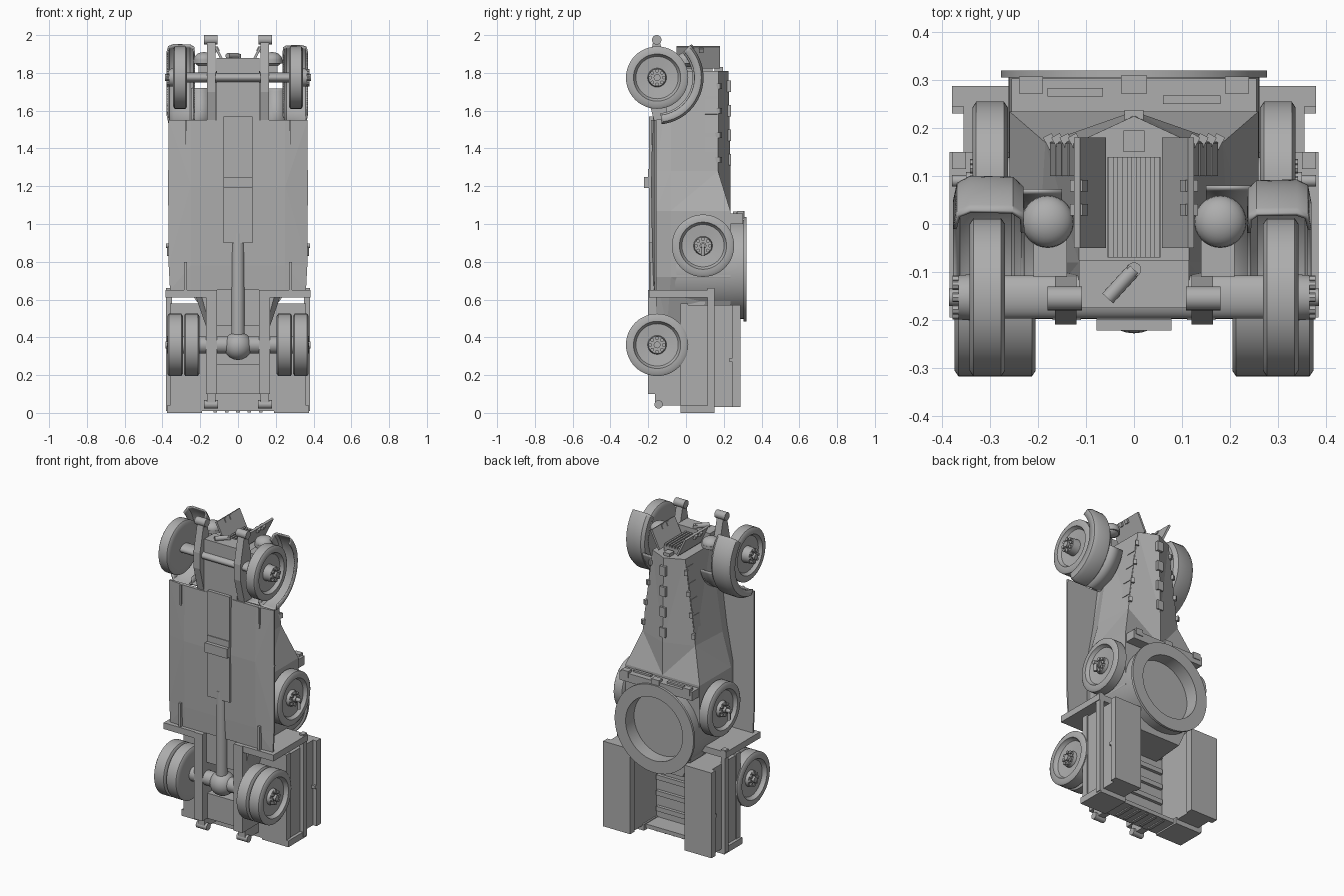
import bpy, bmesh, math
from mathutils import Matrix, Vector

cube = bpy.data.objects.get("Cube")
if cube:
    bpy.data.objects.remove(cube, do_unlink=True)

grey = bpy.data.materials.new("plain_grey")
grey.use_nodes = True
tone = (0.42, 0.42, 0.42, 1)
grey.diffuse_color = tone
grey.node_tree.nodes["Principled BSDF"].inputs["Base Color"].default_value = tone
parts = []


def finish(name, bm, smooth=False):
    bmesh.ops.recalc_face_normals(bm, faces=bm.faces)
    me = bpy.data.meshes.new(name)
    bm.to_mesh(me)
    bm.free()
    me.materials.append(grey)
    ob = bpy.data.objects.new(name, me)
    bpy.context.collection.objects.link(ob)
    if smooth:
        parts.append(ob)
    return ob


def box(name, x, y, z, turn=None):
    """Box from (low, high) pairs, optionally turned about its centre."""
    bm = bmesh.new()
    bmesh.ops.create_cube(bm, size=1)
    m = Matrix.Diagonal([b - a for a, b in (x, y, z)] + [1])
    mid = Matrix.Translation([(a + b) / 2 for a, b in (x, y, z)])
    bm.transform(mid @ (turn or Matrix()) @ m)
    return finish(name, bm)


def pair(name, x, y, z, angle=0, axis='Y'):
    for side, s in (("left", 1), ("right", -1)):
        xs = tuple(sorted((s * x[0], s * x[1])))
        box(side + "_" + name, xs, y, z, Matrix.Rotation(math.radians(s * angle), 4, axis))


def rod(name, a, b, r, n=24):
    a, b = Vector(a), Vector(b)
    bm = bmesh.new()
    bmesh.ops.create_cone(bm, cap_ends=True, segments=n, radius1=r, radius2=r, depth=(b - a).length)
    bm.transform(Matrix.Translation((a + b) / 2) @ (b - a).to_track_quat('Z', 'Y').to_matrix().to_4x4())
    return finish(name, bm, True)


def ball(name, at, size):
    bm = bmesh.new()
    bmesh.ops.create_uvsphere(bm, u_segments=28, v_segments=14, radius=1)
    bm.transform(Matrix.Translation(at) @ Matrix.Diagonal((*size, 1)))
    return finish(name, bm, True)


def lathe(name, at, profile, s=1, start=0, sweep=360, n=48):
    """Spin (x, radius) points about the x axis."""
    bm = bmesh.new()
    vs = [bm.verts.new((x, r, 0)) for x, r in profile]
    es = [bm.edges.new(p) for p in zip(vs, vs[1:])]
    bm.transform(Matrix.Rotation(math.radians(start), 4, 'X'))
    bmesh.ops.spin(bm, geom=vs + es, cent=(0, 0, 0), axis=(1, 0, 0), angle=math.radians(sweep), steps=n)
    bmesh.ops.remove_doubles(bm, verts=bm.verts, dist=0.0001)
    bm.transform(Matrix.Translation(at) @ Matrix.Diagonal((s, 1, 1, 1)))
    return finish(name, bm, True)


def loft(name, sections):
    """Mirrored cross-sections: z and half outline from ridge to floor."""
    bm = bmesh.new()
    rings = []
    for z, half in sections:
        full = half + [(-x, y) for x, y in reversed(half) if x > 0]
        rings.append([bm.verts.new((x, y, z)) for x, y in full])
    n = len(rings[0])
    for a, b in zip(rings, rings[1:]):
        for i in range(n):
            j = (i + 1) % n
            bm.faces.new((a[i], a[j], b[j], b[i]))
    bm.faces.new(rings[0])
    bm.faces.new(rings[-1])
    bmesh.ops.triangulate(bm, faces=bm.faces)
    return finish(name, bm)


def prism(name, outline, x0, x1):
    """Side outline of (y, z) points, extruded along x."""
    bm = bmesh.new()
    f = bm.faces.new([bm.verts.new((x0, y, z)) for y, z in outline])
    ext = bmesh.ops.extrude_face_region(bm, geom=[f])["geom"]
    bmesh.ops.translate(bm, vec=(x1 - x0, 0, 0), verts=[v for v in ext if isinstance(v, bmesh.types.BMVert)])
    return finish(name, bm)


def wheel(name, x, y, z, s, hub, w=.037):
    lathe(name, (x * s, y, z), [(-w, 0), (-w, .12), (-w, .153), (.008 - w, .165), (w - .008, .165), (w, .153),
          (w, .125), (.026, .12), (.016, .112), (.01, .05), (hub - .02, .046), (hub - .02, 0)], s)
    rod(name + "_hub", ((x + .01) * s, y, z), ((x + hub) * s, y, z), .018)
    for k in range(8):
        c, d = math.cos(k * math.pi / 4) * .036, math.sin(k * math.pi / 4) * .036
        rod(name + "_nut", ((x + .01) * s, y + c, z + d), ((x + hub - .008) * s, y + c, z + d), .01, 8)


# Armoured hull with vee hood
hull = loft("hull", [
    (.46, [(0, .235), (.14, .235), (.17, -.1), (.15, -.16)]),
    (.72, [(0, .235), (.26, .235), (.26, -.08), (.22, -.16)]),
    (1.07, [(0, .235), (.26, .235), (.26, -.08), (.22, -.16)]),
    (1.28, [(0, .235), (.185, .17), (.2, -.08), (.18, -.16)]),
    (1.81, [(0, .225), (.115, .172), (.115, -.08), (.11, -.16)])])
cutter = rod("turret_cutter", (0, -.15, .76), (0, .5, .76), .2, 64)
cutter.hide_render = True
cutter.hide_set(True)
mod = hull.modifiers.new("well", 'BOOLEAN')
mod.object = cutter
mod.solver = 'EXACT'

# Open turret ring
ring = lathe("turret_ring", (0, 0, 0), [(-.15, .2), (.32, .2), (.32, .277), (.305, .277),
             (.305, .262), (-.05, .262), (-.15, .2)], n=64)
ring.matrix_world = Matrix.Translation((0, 0, .76)) @ Matrix.Rotation(math.pi / 2, 4, 'Z')

# Roof front wall, hinges and vision strips
box("roof_front_wall", (-.255, .255), (.2, .303), (1.0, 1.055))
pair("roof_hinge", (.19, .24), (.272, .308), (1.03, 1.07))
box("middle_roof_hinge", (-.027, .027), (.272, .31), (1.03, 1.07))
box("vision_strip_a", (.06, .18), (.25, .268), (1.045, 1.066))
box("vision_strip_b", (-.18, -.065), (.266, .284), (1.045, 1.066))
for z in (1.34, 1.47, 1.6, 1.73):
    t = (1.81 - z) / .53
    pair("hood_hinge", (.1 + .07 * t, .12 + .07 * t), (.15, .187), (z - .015, z + .015), -28, 'Z')
    box("ridge_hinge", (-.02, .02), (.21, .238), (z - .03, z + .03))
for k in range(4):
    x = .124 + .0132 * k
    pair("hood_louver", (x - .004, x + .006), (.1, .168), (1.68 - .1 * k, 1.76 - .1 * k), -8)

# Radiator, grille slats and open armoured doors
box("radiator", (-.055, .055), (-.07, .14), (1.8, 1.84))
for k in range(6):
    box("grille_slat", (-.053 + .019 * k, -.042 + .019 * k), (-.07, .14), (1.83, 1.855))
box("filler_hinge", (-.022, .022), (.15, .195), (1.8, 1.83))
pair("radiator_door", (.085, .098), (-.05, .18), (1.82, 1.945), 26)
for y in (.03, .08):
    pair("door_lug", (.1, .13), (y - .012, y + .012), (1.91, 1.935), 26)

# Chassis nose, crank and spring irons
box("chassis_nose", (-.115, .115), (-.175, -.075), (1.5, 1.88))
rod("starting_crank", (-.055, -.155, 1.89), (0, -.095, 1.89), .015)
rod("crank_socket", (0, -.095, 1.86), (0, -.095, 1.9), .015)
for s in (1, -1):
    prism("spring_iron", [(-.17, 1.55), (-.21, 1.7), (-.21, 1.8), (-.175, 1.96), (-.14, 1.97),
          (-.11, 1.85), (-.1, 1.55)], s * .12, s * .165)
    rod("spring_knuckle", (s * .108, -.155, 1.975), (s * .18, -.155, 1.975), .025)
    # Headlights
    ball("headlight", (s * .18, .005, 1.87), (.054, .054, .04))
    rod("headlight_rim", (s * .18, .005, 1.85), (s * .18, .005, 1.87), .055, 32)
    box("headlight_bracket", tuple(sorted((s * .14, s * .21))), (-.11, -.03), (1.8, 1.84))
    # Front mudguard with inner apron
    fender = lathe("front_fender", (0, -.155, 1.775), [(.236, .19), (.238, .23), (.255, .246),
                   (.34, .248), (.363, .236), (.37, .2)], s, -84, 128, 32)
    apron = lathe("fender_apron", (0, -.155, 1.775), [(.15, .235), (.25, .235)], s, -84, 70, 20)
    for guard in (fender, apron):
        guard.modifiers.new("thickness", 'SOLIDIFY').thickness = .008
    # Wheels
    wheel("front_wheel", .306, -.153, 1.775, s, .08)
    wheel("inner_rear_wheel", .246, -.153, .36, s, .03, .041)
    wheel("outer_rear_wheel", .333, -.153, .36, s, .05, .041)
    wheel("spare_wheel", .3, .09, .885, s, .05)
    rod("spare_handle", (s * .34, .09, .885), (s * .38, .09, .885), .012)
    rod("spare_handle_bar", (s * .365, .09, .885), (s * .365, .09, .83), .01)
    rod("spare_mount", (s * .2, .09, .885), (s * .29, .09, .885), .05)

# Axles and drive line
axle = rod("front_axle", (-.3, 0, 0), (.3, 0, 0), .045)
axle.matrix_world = Matrix.Translation((0, -.152, 1.775)) @ Matrix.Diagonal((1, 1, .58, 1))
rod("rear_axle", (-.3, -.153, .36), (.3, -.153, .36), .045)
ball("differential", (0, -.153, .355), (.075, .075, .075))
rod("drive_shaft", (0, -.162, .38), (0, -.162, .95), .035)
box("gearbox_cover", (-.078, .078), (-.195, -.1), (.9, 1.57))
box("gearbox_block", (-.078, .078), (-.222, -.15), (1.19, 1.25))
box("gearbox_rib", (-.078, .078), (-.2, -.15), (1.25, 1.29))

# Floor and running boards
loft("belly_floor", [(z, [(0, -.155), (w, -.155), (w, -.165), (.25, d), (0, d)])
     for z, w, d in ((.65, .36, -.172), (.78, .367, -.178), (1.2, .37, -.185), (1.55, .367, -.178))])
pair("skirt_edge", (.27, .285), (-.19, -.16), (.65, .8))
pair("front_skirt_edge", (.27, .28), (-.185, -.16), (1.42, 1.55))

# Rear frame
pair("frame_rail", (.11, .17), (-.2, -.03), (.1, .65))
pair("rail_tail", (.12, .165), (-.165, -.03), (.04, .1))
for s in (1, -1):
    rod("tail_knuckle", (s * .105, -.145, .045), (s * .18, -.145, .045), .022)
box("rear_crossmember", (-.11, .11), (-.15, -.03), (.1, .26))
pair("rear_bulkhead", (.15, .385), (-.195, .15), (.61, .65))

# Cargo bed with side lockers
box("bed_floor", (-.36, .36), (-.03, .01), (.015, .58))
pair("side_locker", (.2, .355), (.01, .27), (.03, .57))
pair("locker_lid", (.19, .38), (.245, .288), (.03, .57))
pair("locker_ledge", (.35, .38), (.115, .15), (.01, .66))
pair("ledge_bracket", (.35, .38), (.23, .26), (.27, .29))
box("bed_front_wall", (-.2, .2), (0, .1), (.56, .6))
for k in range(5):
    box("bed_slat", (-.19, .19), (.01, .03), (.08 + .1 * k, .11 + .1 * k))
box("tailgate", (-.2, .2), (-.03, .13), (.01, .035))
for k in range(5):
    box("tailgate_rib", (-.13 + .06 * k, -.11 + .06 * k), (-.01, .12), (.003, .02))
pair("bumper_block", (.19, .375), (-.03, .15), (0, .04))

# Smooth the round parts
bpy.ops.object.select_all(action='DESELECT')
for ob in parts:
    if ob is not cutter:
        ob.select_set(True)
        bpy.context.view_layer.objects.active = ob
bpy.ops.object.shade_smooth_by_angle(angle=math.radians(35))
